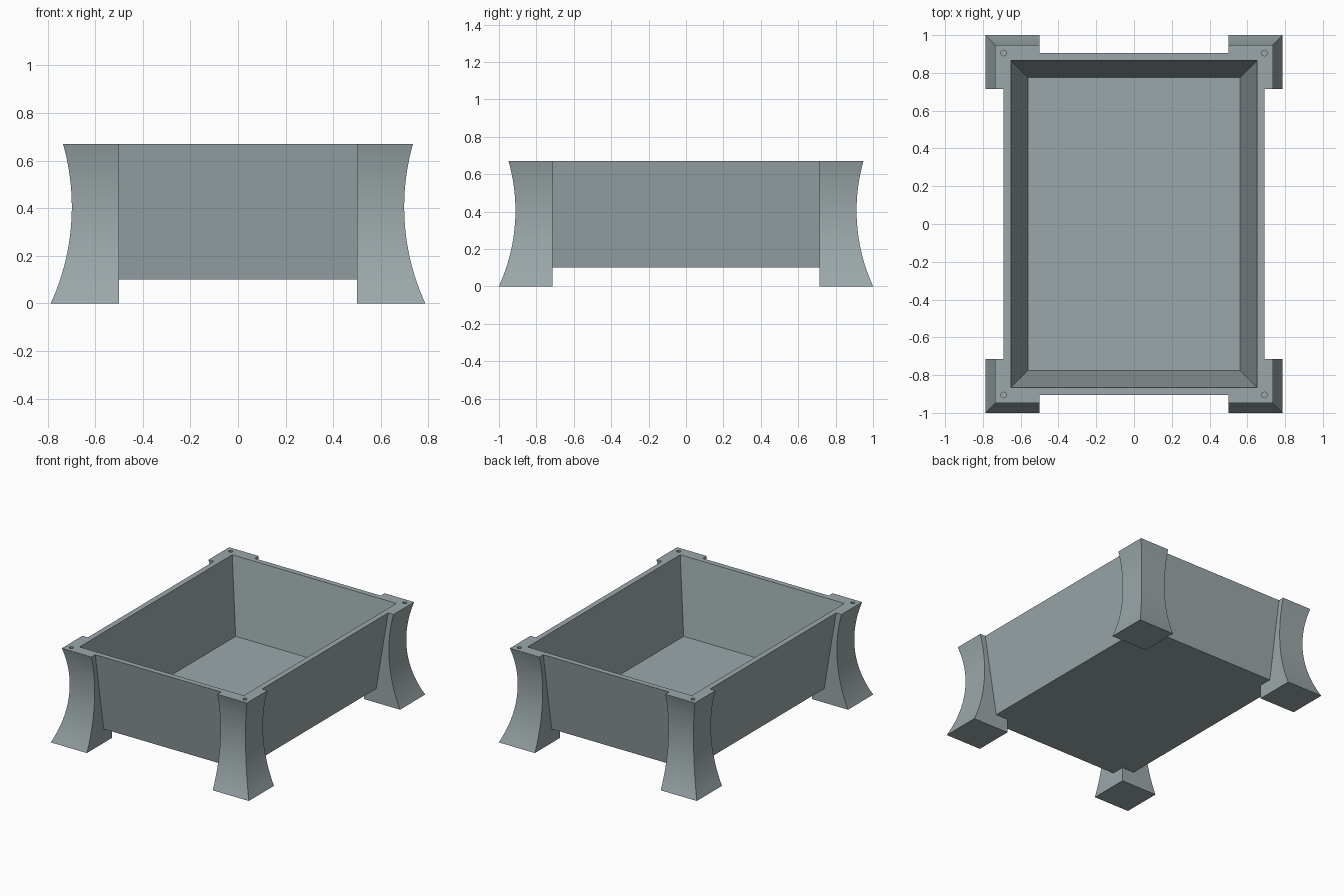
import bpy, bmesh, math

if "Cube" in bpy.data.objects:
    bpy.data.objects.remove(bpy.data.objects["Cube"])

TOP = 0.67

stone = bpy.data.materials.new("grey stone")
stone.diffuse_color = (0.33, 0.39, 0.40, 1)
stone.use_nodes = True
stone.node_tree.nodes["Principled BSDF"].inputs["Base Color"].default_value = stone.diffuse_color


def loft(name, rings):
    """Closed solid through a stack of rings, bottom to top."""
    bm = bmesh.new()
    loops = [[bm.verts.new(p) for p in ring] for ring in rings]
    n = len(loops[0])
    for a, b in zip(loops, loops[1:]):
        for i in range(n):
            j = (i + 1) % n
            bm.faces.new((a[i], a[j], b[j], b[i]))
    bm.faces.new(loops[0][::-1])
    bm.faces.new(loops[-1])
    bmesh.ops.recalc_face_normals(bm, faces=bm.faces)
    me = bpy.data.meshes.new(name)
    bm.to_mesh(me)
    bm.free()
    ob = bpy.data.objects.new(name, me)
    bpy.context.collection.objects.link(ob)
    me.materials.append(stone)
    return ob


def rect(x0, x1, y0, y1, z):
    return [(x0, y0, z), (x1, y0, z), (x1, y1, z), (x0, y1, z)]


def combine(target, other, operation):
    mod = target.modifiers.new(operation.lower(), 'BOOLEAN')
    mod.operation = operation
    mod.solver = 'EXACT'
    mod.object = other
    bpy.context.view_layer.objects.active = target
    bpy.ops.object.modifier_apply(modifier=mod.name)
    bpy.data.objects.remove(other)


# Tapered tray body
planter = loft("planter_box", [rect(-0.597, 0.597, -0.81, 0.81, 0.10),
                               rect(-0.692, 0.692, -0.905, 0.905, TOP)])


# Corner legs, outer sides hollowed along an arc
def flare(z, r=0.97, zc=0.405):
    return r - math.sqrt(r * r - (z - zc) ** 2)


STEPS = 24
corners = [(sx, sy) for sx in (-1, 1) for sy in (-1, 1)]
for sx, sy in corners:
    rings = []
    for i in range(STEPS + 1):
        z = TOP * i / STEPS
        f = flare(z)
        rings.append(rect(sx * 0.50, sx * (0.698 + f),
                          sy * 0.715, sy * (0.912 + f), z))
    combine(planter, loft("leg", rings), 'UNION')

# Sloped inner cavity, continued a little above the rim
FLOOR, RISE = 0.143, 0.02
k = RISE / (TOP - FLOOR) * 0.09
cavity = loft("cavity", [rect(-0.562, 0.562, -0.776, 0.776, FLOOR),
                         rect(-0.652 - k, 0.652 + k, -0.866 - k, 0.866 + k, TOP + RISE)])
combine(planter, cavity, 'DIFFERENCE')

# Small six-sided peg holes in the leg tops
for sx, sy in corners:
    rings = [[(sx * 0.69 + 0.016 * math.sin(a * math.pi / 3),
               sy * 0.905 + 0.016 * math.cos(a * math.pi / 3), z) for a in range(6)]
             for z in (TOP - 0.1, TOP + 0.02)]
    combine(planter, loft("peg_hole", rings), 'DIFFERENCE')

# Smooth arcs, crisp edges
bpy.ops.object.select_all(action='DESELECT')
planter.select_set(True)
bpy.context.view_layer.objects.active = planter
bpy.ops.object.shade_smooth_by_angle(angle=math.radians(25))
